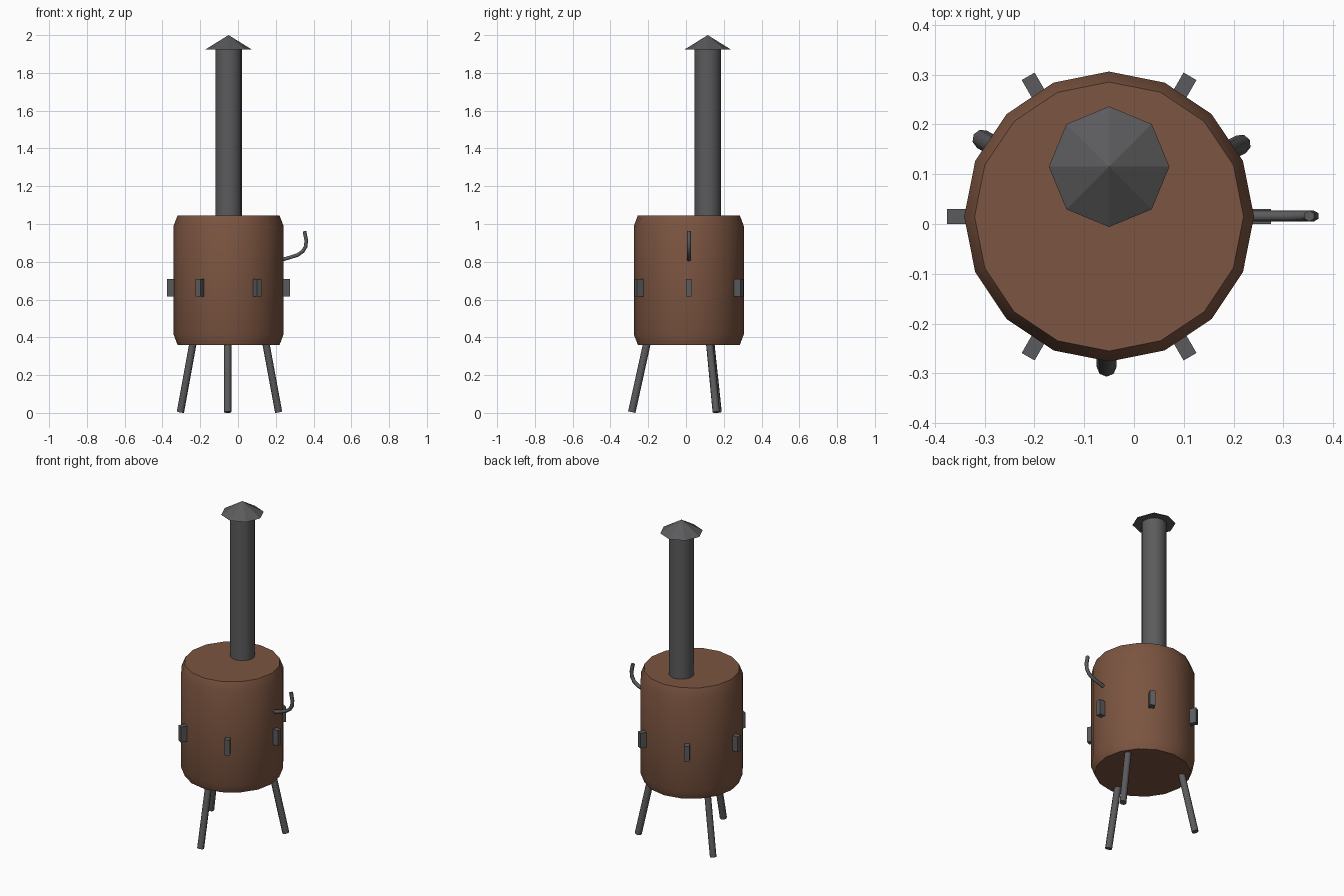
import bpy, math
from mathutils import Vector

if "Cube" in bpy.data.objects:
    bpy.data.objects.remove(bpy.data.objects["Cube"])

CX, CY = -0.05, 0.015   # body axis


def material(name, rgb):
    m = bpy.data.materials.new(name)
    m.diffuse_color = (*rgb, 1)
    m.use_nodes = True
    m.node_tree.nodes["Principled BSDF"].inputs["Base Color"].default_value = m.diffuse_color
    return m


RUST = material("rusty brown", (0.20, 0.090, 0.052))
IRON = material("dark iron", (0.105, 0.105, 0.11))


def finish(ob, name, mat, angle=None):
    ob.name = name
    ob.data.materials.append(mat)
    if angle:
        bpy.ops.object.select_all(action='DESELECT')
        ob.select_set(True)
        bpy.context.view_layer.objects.active = ob
        bpy.ops.object.shade_smooth_by_angle(angle=math.radians(angle))
    return ob


def lathe(name, profile, sides, centre, mat, angle):
    """Closed solid of revolution from (radius, z) points."""
    verts, faces = [], []
    for r, z in profile:
        for i in range(sides):
            a = 2 * math.pi * i / sides
            verts.append((centre[0] + r * math.cos(a), centre[1] + r * math.sin(a), z))
    for k in range(len(profile) - 1):
        for i in range(sides):
            j = (i + 1) % sides
            faces.append((k * sides + i, k * sides + j, (k + 1) * sides + j, (k + 1) * sides + i))
    faces.append(tuple(reversed(range(sides))))
    faces.append(tuple(range(len(verts) - sides, len(verts))))
    me = bpy.data.meshes.new(name)
    me.from_pydata(verts, [], faces)
    ob = bpy.data.objects.new(name, me)
    bpy.context.collection.objects.link(ob)
    return finish(ob, name, mat, angle)


def rod(name, a, b, r, sides, mat):
    a, b = Vector(a), Vector(b)
    bpy.ops.mesh.primitive_cylinder_add(vertices=sides, radius=r, depth=(b - a).length, location=(a + b) / 2)
    ob = bpy.context.object
    ob.rotation_euler = (b - a).to_track_quat('Z', 'Y').to_euler()
    return finish(ob, name, mat, 50)


# Barrel with chamfered rims
lathe("barrel", [(0.270, 0.36), (0.291, 0.415), (0.291, 0.99), (0.270, 1.045)],
      16, (CX, CY), RUST, 40)

# Chimney pipe and cone cap
lathe("chimney_pipe", [(0.07, 1.02), (0.07, 1.935)], 16, (CX, 0.115), IRON, 40)
bpy.ops.mesh.primitive_cone_add(vertices=8, radius1=0.121, radius2=0, depth=0.075,
                                location=(CX, 0.115, 1.9625), rotation=(0, 0, 0))
finish(bpy.context.object, "chimney_cap", IRON)

# Splayed legs
for i, (top, foot) in enumerate([((-0.055, -0.20, 0.40), (-0.055, -0.287, 0.004)),
                                 ((0.142, 0.122, 0.40), (0.215, 0.160, 0.004)),
                                 ((-0.233, 0.128, 0.40), (-0.305, 0.170, 0.004))]):
    rod(f"leg_{i + 1}", foot, top, 0.02, 8, IRON)

# Lugs around the barrel
for i in range(6):
    a = math.radians(60 * i)
    r = 0.30
    bpy.ops.mesh.primitive_cube_add(size=1, location=(CX + r * math.cos(a), CY + r * math.sin(a), 0.6625),
                                    rotation=(0, 0, a))
    ob = bpy.context.object
    ob.scale = (0.05, 0.03, 0.095)
    finish(ob, f"lug_{i + 1}", IRON)

# Hooked handle
cu = bpy.data.curves.new("handle", 'CURVE')
cu.dimensions = '3D'
cu.bevel_depth = 0.011
cu.bevel_resolution = 1
cu.use_fill_caps = True
path = [(0.23, 0.81), (0.275, 0.823), (0.315, 0.836), (0.343, 0.855),
        (0.359, 0.882), (0.361, 0.915), (0.352, 0.962)]
sp = cu.splines.new('POLY')
sp.points.add(len(path) - 1)
for p, (x, z) in zip(sp.points, path):
    p.co = (x, 0.016, z, 1)
    p.radius = 1
sp.use_smooth = True
handle = bpy.data.objects.new("handle", cu)
bpy.context.collection.objects.link(handle)
cu.materials.append(IRON)
